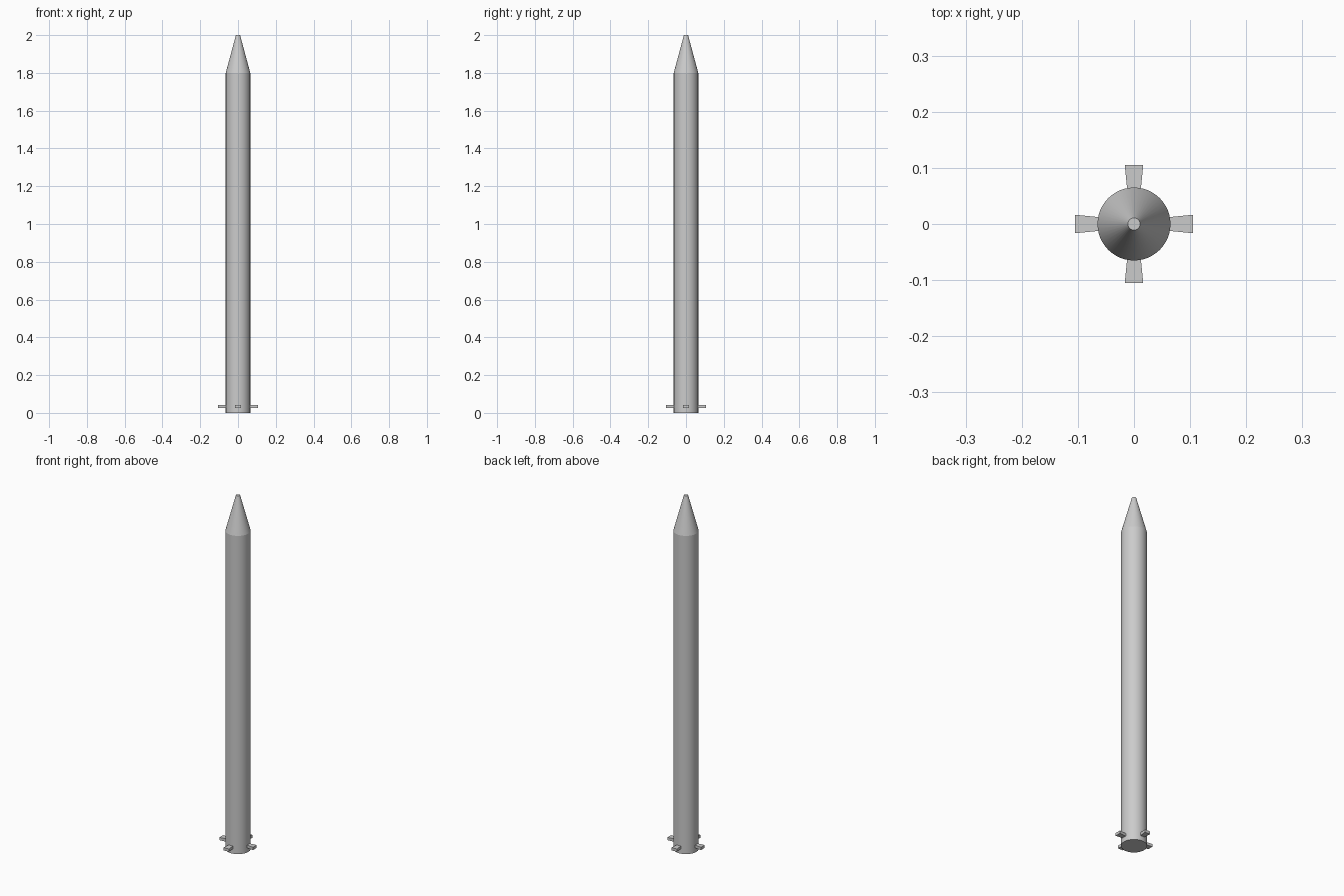
import bpy, bmesh, math

if "Cube" in bpy.data.objects:
    bpy.data.objects.remove(bpy.data.objects["Cube"])

SEGMENTS = 48
RADIUS = 0.065


def make_object(name, bm):
    bmesh.ops.recalc_face_normals(bm, faces=bm.faces)
    mesh = bpy.data.meshes.new(name)
    bm.to_mesh(mesh)
    bm.free()
    obj = bpy.data.objects.new(name, mesh)
    bpy.context.collection.objects.link(obj)
    return obj


def tapered_tube(name, z0, z1, r0, r1):
    bpy.ops.mesh.primitive_cone_add(vertices=SEGMENTS, radius1=r0, radius2=r1,
                                    depth=z1 - z0, location=(0, 0, (z0 + z1) / 2))
    obj = bpy.context.object
    obj.name = name
    bpy.ops.object.shade_smooth_by_angle(angle=math.radians(30))
    return obj


def fin(name, angle):
    # flared paddle outline, widest at the tip
    outline = [(0.055, -0.0115), (0.105, -0.0165), (0.105, 0.0165), (0.055, 0.0115)]
    z0, z1 = 0.027, 0.043
    bm = bmesh.new()
    base = bm.faces.new([bm.verts.new((x, y, z0)) for x, y in outline])
    ext = bmesh.ops.extrude_face_region(bm, geom=[base], use_keep_orig=True)
    top = [v for v in ext["geom"] if isinstance(v, bmesh.types.BMVert)]
    bmesh.ops.translate(bm, verts=top, vec=(0, 0, z1 - z0))
    obj = make_object(name, bm)
    obj.rotation_euler.z = angle
    return obj


# two body stages meeting at a seam, and the blunt nose
tapered_tube("lower_stage", 0.0, 1.01, RADIUS, RADIUS)
tapered_tube("upper_stage", 1.01, 1.8, RADIUS, RADIUS)
tapered_tube("nose_cone", 1.8, 2.0, RADIUS, 0.011)

# four tail fins
for i, side in enumerate(("right", "back", "left", "front")):
    fin(f"tail_fin_{side}", i * math.pi / 2)
